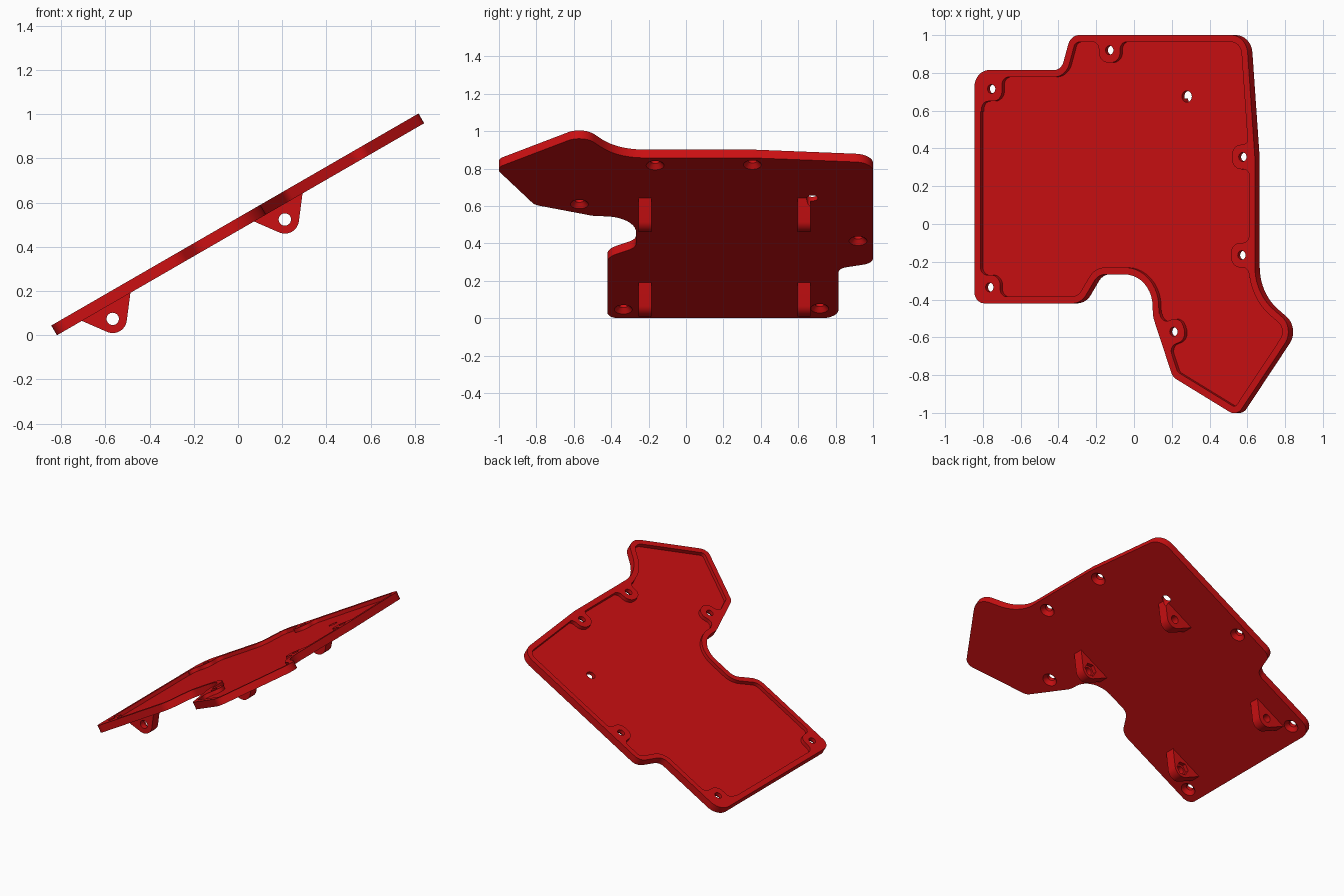
import bpy, bmesh, math
from mathutils import Vector, Matrix

if "Cube" in bpy.data.objects:
    bpy.data.objects.remove(bpy.data.objects["Cube"])

C30 = math.cos(math.radians(30))
THICK, FLOOR, RIM = 0.051, 0.026, 0.037
TILT = Matrix.Translation((0, 0, 0.532)) @ Matrix.Rotation(math.radians(-30), 4, 'Y')

red = bpy.data.materials.new("red_plastic")
red.diffuse_color = (0.6, 0.005, 0.006, 1)
red.use_nodes = True
red.node_tree.nodes["Principled BSDF"].inputs["Base Color"].default_value = red.diffuse_color


def turn(a, b):
    return a.x * b.y - a.y * b.x


def rounded(corners, steps=10):
    """Polygon from (x, y, radius) corners, with arcs in place of corners."""
    out = []
    n = len(corners)
    for i, (x, y, r) in enumerate(corners):
        p = Vector((x, y))
        a = (Vector(corners[i - 1][:2]) - p).normalized()
        b = (Vector(corners[(i + 1) % n][:2]) - p).normalized()
        half = a.angle(b) / 2
        if r <= 0 or half > 1.56:
            out.append(p)
            continue
        t = r / math.tan(half)
        mid = p + (a + b).normalized() * (r / math.sin(half))
        v0, v1 = p + a * t - mid, p + b * t - mid
        sweep = math.atan2(turn(v0, v1), v0.dot(v1))
        for k in range(steps + 1):
            s = sweep * k / steps
            out.append(mid + Matrix.Rotation(s, 2) @ v0)
    return out


def inset(corners, d):
    """Move a counter-clockwise rounded polygon inwards by d."""
    out = []
    n = len(corners)
    for i, (x, y, r) in enumerate(corners):
        p = Vector((x, y))
        e0 = (p - Vector(corners[i - 1][:2])).normalized()
        e1 = (Vector(corners[(i + 1) % n][:2]) - p).normalized()
        n0, n1 = Vector((-e0.y, e0.x)), Vector((-e1.y, e1.x))
        q = p + (n0 + n1) * (d / (1 + n0.dot(n1)))
        out.append((q.x, q.y, r - d if turn(e0, e1) > 0 else r + d))
    return out


def circle(x, y, r, n=32):
    return [Vector((x + r * math.cos(2 * math.pi * k / n),
                    y + r * math.sin(2 * math.pi * k / n))) for k in range(n)]


def prism(name, low, z0, z1, high=None):
    bm = bmesh.new()
    bot = [bm.verts.new((p.x, p.y, z0)) for p in low]
    top = [bm.verts.new((p.x, p.y, z1)) for p in (high or low)]
    bm.faces.new(bot[::-1])
    bm.faces.new(top)
    n = len(bot)
    for i in range(n):
        j = (i + 1) % n
        bm.faces.new((bot[i], bot[j], top[j], top[i]))
    bmesh.ops.recalc_face_normals(bm, faces=bm.faces)
    me = bpy.data.meshes.new(name)
    bm.to_mesh(me)
    bm.free()
    me.materials.append(red)
    ob = bpy.data.objects.new(name, me)
    bpy.context.collection.objects.link(ob)
    return ob


def cut(ob, cutter):
    m = ob.modifiers.new("cut", 'BOOLEAN')
    m.operation, m.solver, m.object = 'DIFFERENCE', 'EXACT', cutter
    bpy.context.view_layer.objects.active = ob
    bpy.ops.object.modifier_apply(modifier=m.name)
    bpy.data.objects.remove(cutter)


def smooth(ob):
    bpy.ops.object.select_all(action='DESELECT')
    ob.select_set(True)
    bpy.context.view_layer.objects.active = ob
    bpy.ops.object.shade_smooth_by_angle(angle=math.radians(30))


# plate outline, seen from above, then unfolded onto the sloping plane
outline = [(-0.845, -0.42, 0.06), (-0.28, -0.42, 0.1), (-0.19, -0.267, 0.08),
           (0.095, -0.267, 0.17), (0.1, -0.49, 0.15), (0.205, -0.81, 0.07),
           (0.544, -1.018, 0.06), (0.852, -0.552, 0.1), (0.64, -0.366, 0.28),
           (0.64, 0.35, 0.5), (0.595, 1.0, 0.1), (-0.335, 1.0, 0.07),
           (-0.385, 0.815, 0.06), (-0.845, 0.815, 0.09)]
outline = [(x / C30, y, r) for x, y, r in outline]
plate = prism("keyboard_base_plate", rounded(outline), -THICK, 0)

# shallow pocket that leaves a rim and screw bosses standing
pocket = prism("pocket_cutter", rounded(inset(outline, RIM)), -FLOOR, 0.05)
# screw position, then (direction, distance) to each neighbouring rim wall
screws = [(-0.755, 0.715, [(180, 0.06), (90, 0.063)]),
          (-0.765, -0.335, [(180, 0.055), (270, 0.05)]),
          (-0.13, 0.92, [(90, 0.045)]),
          (0.575, 0.355, [(2, 0.04)]),
          (0.57, -0.165, [(0, 0.045)]),
          (0.21, -0.57, [(199, 0.05)])]
for x, y, walls in screws:
    for angle, d in walls:
        tongue = [(d + 0.08, -0.12, 0), (d, -0.12, 0), (d, -0.065, 0.04),
                  (-0.065, -0.065, 0.055), (-0.065, 0.065, 0.055),
                  (d, 0.065, 0.04), (d, 0.12, 0), (d + 0.08, 0.12, 0)]
        rot = Matrix.Rotation(math.radians(angle), 2)
        pts = [rot @ p + Vector((x / C30, y)) for p in rounded(tongue, 8)]
        cut(pocket, prism("boss_cutter", pts, -0.1, 0.1))
cut(plate, pocket)

# countersunk screw holes
for x, y, walls in screws:
    u = x / C30
    cut(plate, prism("hole_cutter", circle(u, y, 0.024), -0.1, 0.1))
    cut(plate, prism("countersink_cutter", circle(u, y, 0.051), -THICK - 0.003,
                     -0.026, circle(u, y, 0.024)))
# drain hole through the floor
PORT = ((0.28 - 0.013) / C30, 0.675, 0.03)
cut(plate, prism("port_cutter", circle(*PORT), -0.1, 0.1))
plate.data.transform(TILT)
smooth(plate)

# hinge lugs under the plate
UPRIGHT = Matrix.Rotation(math.radians(90), 4, 'X')
for cx, cz, row in ((-0.567, 0.074, "low"), (0.212, 0.524, "high")):
    for cy, side in ((-0.22, "front"), (0.63, "back")):
        arc = [Vector((cx + 0.064 * math.cos(math.radians(a)),
                       cz + 0.064 * math.sin(math.radians(a))))
               for a in range(247, 354, 7)]
        up = Vector((-0.007, 0.012))
        left, right = Vector((cx - 0.142, cz - 0.008)), Vector((cx + 0.081, cz + 0.125))
        shape = [left] + arc + [right, right + up, left + up]
        lug = prism(f"{row}_{side}_lug", shape, -cy - 0.035, -cy + 0.035)
        cut(lug, prism("pin_cutter", circle(cx, cz, 0.028), -cy - 0.1, -cy + 0.1))
        if side == "front":  # nut recess on the inner face
            cut(lug, prism("nut_cutter", circle(cx, cz, 0.047, 6), -cy - 0.06, -cy - 0.008))
        lug.data.transform(UPRIGHT)
        if (row, side) == ("high", "back"):  # clearance below the drain hole
            port = prism("port_cutter", circle(*PORT), -0.09, 0.1)
            port.data.transform(TILT)
            cut(lug, port)
        smooth(lug)
